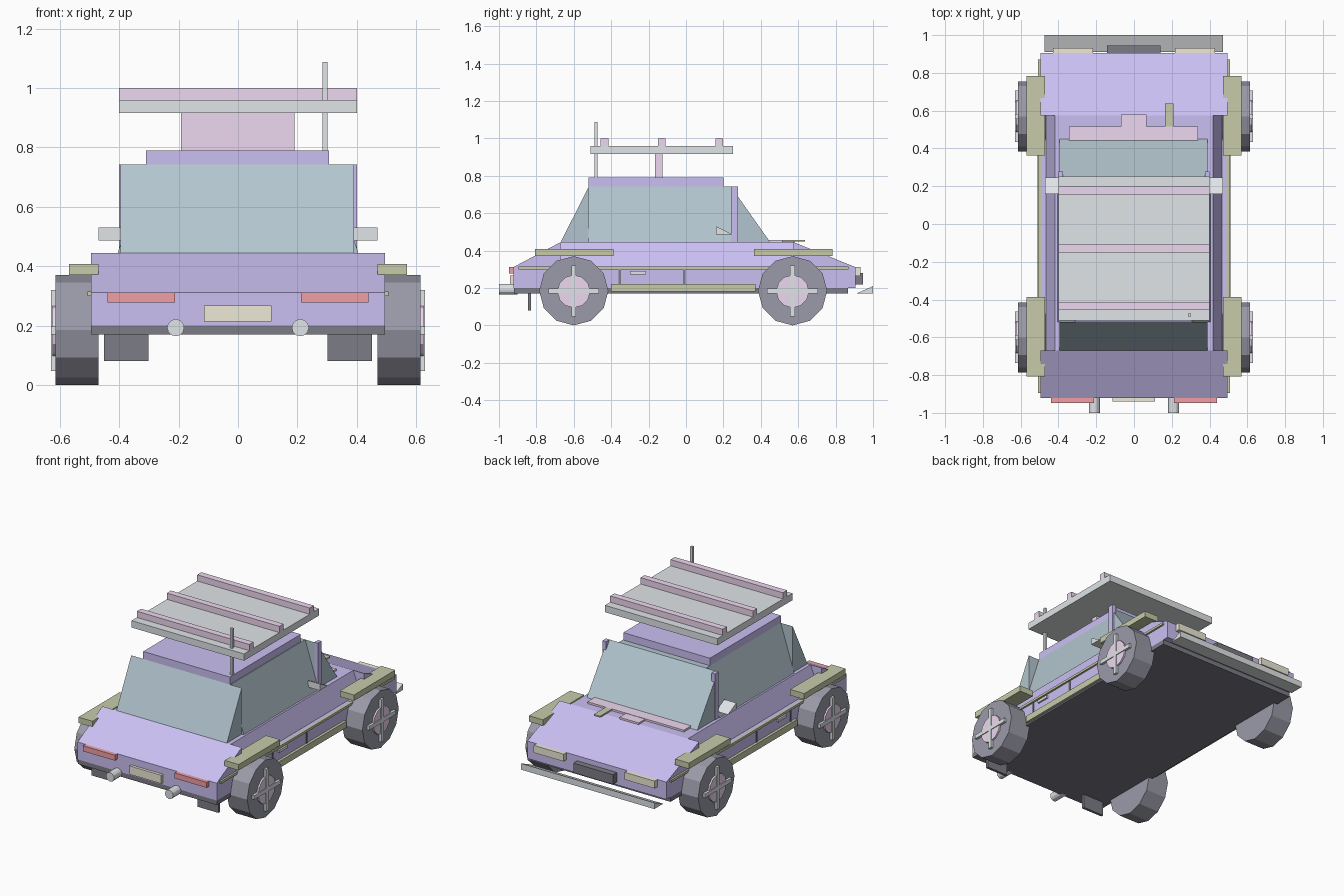
import bpy, bmesh, math
from mathutils import Matrix

if "Cube" in bpy.data.objects:
    bpy.data.objects.remove(bpy.data.objects["Cube"])

COLORS = {
    "purple": (.60, .53, .90), "glass": (.45, .56, .62), "olive": (.57, .60, .40),
    "pink": (.85, .69, .87), "dark": (.20, .20, .24), "tyre": (.33, .33, .40),
    "red": (.88, .35, .38), "cream": (.85, .82, .68), "silver": (.75, .78, .80),
}
MATS = {}
for key, rgb in COLORS.items():
    MATS[key] = bpy.data.materials.new(key)
    MATS[key].diffuse_color = (*rgb, 1)


def finish(name, bm, color):
    bmesh.ops.recalc_face_normals(bm, faces=bm.faces[:])
    mesh = bpy.data.meshes.new(name)
    bm.to_mesh(mesh)
    bm.free()
    mesh.materials.append(MATS[color])
    obj = bpy.data.objects.new(name, mesh)
    bpy.context.collection.objects.link(obj)
    return obj


def prism(name, pts, axis, lo, hi, color):
    """Extrude a 2D profile: axis 'x' takes (y, z) points, axis 'y' takes (x, z)."""
    bm = bmesh.new()
    place = (lambda p, t: (t, p[0], p[1])) if axis == "x" else (lambda p, t: (p[0], t, p[1]))
    a = [bm.verts.new(place(p, lo)) for p in pts]
    b = [bm.verts.new(place(p, hi)) for p in pts]
    bm.faces.new(a)
    bm.faces.new(b)
    for i in range(len(pts)):
        j = (i + 1) % len(pts)
        bm.faces.new((a[i], a[j], b[j], b[i]))
    return finish(name, bm, color)


def box(name, x, y, z, color):
    return prism(name, [(y[0], z[0]), (y[1], z[0]), (y[1], z[1]), (y[0], z[1])], "x", *x, color)


def pair(name, x, y, z, color):
    for side, s in (("left", -1), ("right", 1)):
        box(f"{side}_{name}", sorted((s * x[0], s * x[1])), y, z, color)


def cylinder(name, r, center, depth, axis, color, n=12):
    bm = bmesh.new()
    bmesh.ops.create_cone(bm, cap_ends=True, segments=n, radius1=r, radius2=r, depth=depth)
    rot = Matrix.Rotation(math.pi / 2, 4, "Y" if axis == "x" else "X")
    bmesh.ops.transform(bm, matrix=Matrix.Translation(center) @ rot, verts=bm.verts[:])
    return finish(name, bm, color)


# body: lower tub, sloped ends, tapered shoulder belt, floor
box("lower_body", (-.495, .495), (-.922, .905), (.2, .312), "purple")
prism("tail_slope", [(-.922, .312), (-.67, .312), (-.67, .445)], "x", -.495, .495, "purple")
prism("nose_slope", [(.905, .312), (.575, .312), (.575, .445)], "x", -.495, .495, "purple")
prism("shoulder_belt", [(-.467, .312), (.467, .312), (.417, .445), (-.417, .445)],
      "y", -.67, .575, "purple")
box("floor_pan", (-.495, .495), (-.92, .865), (.17, .2), "dark")

# cabin: tapered side glass, full-width sloped glass at both ends, roof
prism("side_windows", [(-.405, .445), (.405, .445), (.31, .742), (-.31, .742)],
      "y", -.52, .24, "glass")
prism("rear_glass", [(-.67, .445), (-.52, .445), (-.52, .742)], "x", -.395, .39, "glass")
prism("windshield", [(.45, .445), (.24, .445), (.24, .742)], "x", -.395, .39, "glass")
pair("pillar", (.375, .4), (.24, .277), (.445, .742), "purple")
box("roof", (-.31, .306), (-.52, .2), (.742, .79), "purple")

# roof rack, its post and the aerial
box("rack_post", (-.192, .19), (-.167, -.125), (.79, .916), "pink")
box("rack_deck", (-.4, .4), (-.51, .252), (.916, .96), "silver")
for i, y in enumerate((-.435, -.13, .178)):
    box(f"rack_bar_{i}", (-.4, .4), (y - .021, y + .021), (.96, 1.0), "pink")
box("aerial", (.285, .302), (-.49, -.474), (.79, 1.087), "silver")

# wheels with hubs, spokes and fenders
for end, y in (("rear", -.6), ("front", .57)):
    for side, s in (("left", -1), ("right", 1)):
        tag = f"{end}_{side}"
        cylinder(f"{tag}_tyre", .185, (s * .542, y, .185), .145, "x", "tyre")
        cylinder(f"{tag}_hub", .088, (s * .615, y, .182), .02, "x", "pink")
        xs = sorted((s * .612, s * .63))
        box(f"{tag}_spoke_upright", xs, (y - .013, y + .013), (.047, .319), "silver")
        box(f"{tag}_spoke_level", xs, (y - .136, y + .136), (.17, .196), "silver")
    pair(f"{end}_fender", (.47, .57), (y - .207, y + .213), (.37, .408), "olive")

# side trim: waist strip, sill, door gaps and handles
pair("waist_strip", (.49, .507), (-.895, .87), (.3, .315), "olive")
pair("sill", (.485, .512), (-.4, .372), (.18, .222), "olive")
for i, y in enumerate((-.355, -.01)):
    pair(f"door_gap_{i}", (.49, .499), (y - .007, y + .007), (.222, .3), "dark")
pair("door_handle", (.49, .506), (-.3, -.215), (.272, .29), "silver")

# mirrors
for side, s in (("left", -1), ("right", 1)):
    prism(f"{side}_mirror", [(.16, .53), (.16, .487), (.245, .487)], "x",
          s * .385, s * .47, "silver")

# hood details at the base of the windshield
box("cowl_vent", (-.345, .34), (.44, .515), (.445, .457), "pink")
box("hood_vent", (-.07, .067), (.515, .58), (.44, .455), "pink")
box("hood_stripe", (.165, .21), (.515, .637), (.448, .457), "olive")

# nose: headlights, grille, splitter wedge
pair("headlight", (.217, .43), (.9, .933), (.265, .312), "cream")
box("grille", (-.142, .14), (.9, .945), (.218, .28), "dark")
prism("splitter", [(.91, .17), (1.0, .17), (1.0, .21)], "x", -.475, .472, "silver")

# tail: lights, plate, exhausts, mud flaps
pair("tail_light", (.213, .44), (-.947, -.92), (.277, .312), "red")
box("rear_plate", (-.115, .112), (-.94, -.92), (.213, .267), "cream")
for side, s in (("left", -1), ("right", 1)):
    cylinder(f"{side}_exhaust", .029, (s * .21, -.95, .193), .1, "y", "silver")
pair("mud_flap", (.302, .452), (-.845, -.828), (.08, .18), "dark")

for m in bpy.data.materials:
    if m.users and not m.is_grease_pencil:
        m.use_nodes = True
        m.node_tree.nodes["Principled BSDF"].inputs["Base Color"].default_value = m.diffuse_color
